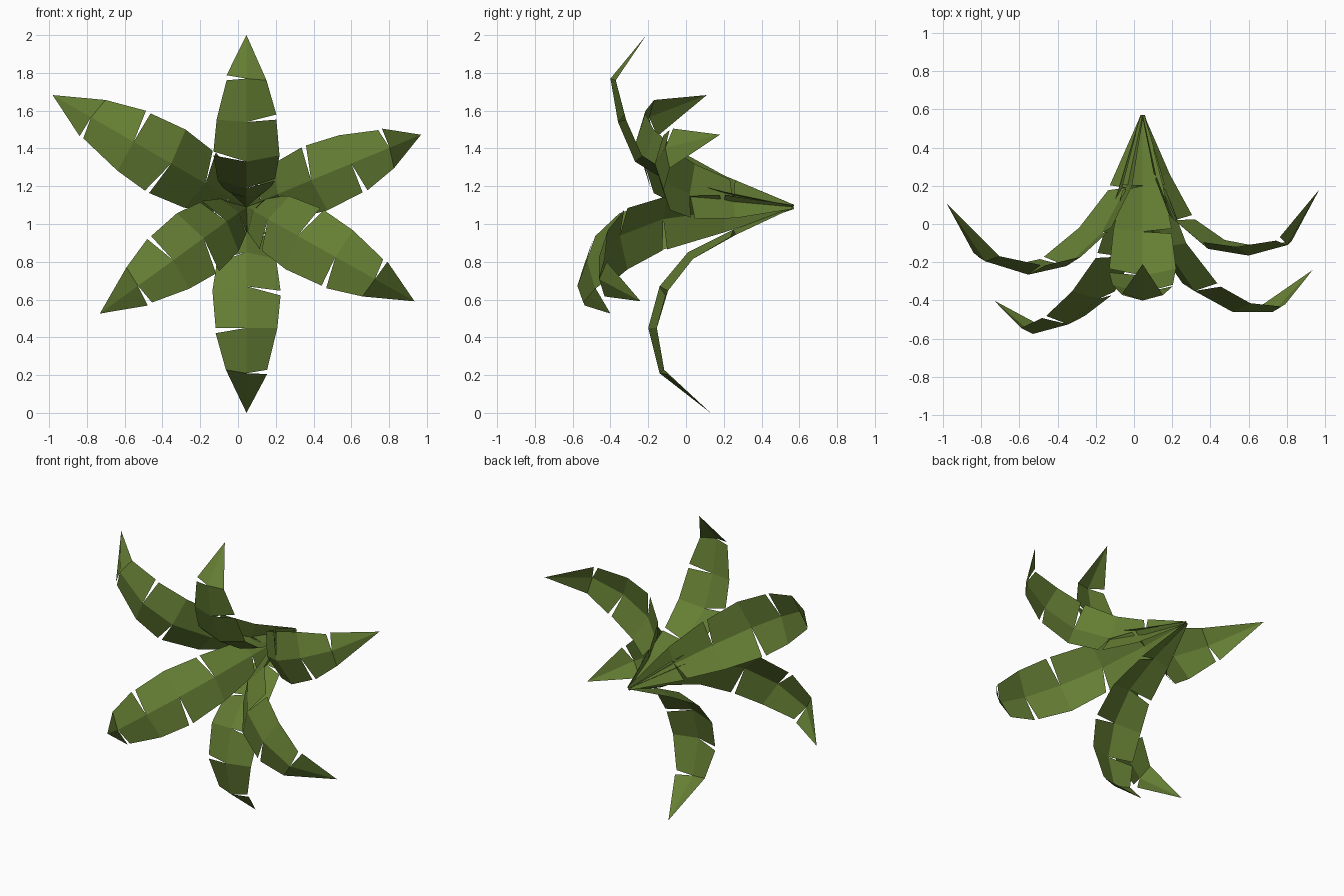
import bpy, bmesh, math
from mathutils import Vector

if "Cube" in bpy.data.objects:
    bpy.data.objects.remove(bpy.data.objects["Cube"])

green = bpy.data.materials.new("leaf green")
green.diffuse_color = (0.13, 0.21, 0.034, 1)
green.use_nodes = True
green.node_tree.nodes["Principled BSDF"].inputs["Base Color"].default_value = green.diffuse_color

HUB = Vector((0.045, 0, 1.09))
HALF_WIDTH = [0.012, 0.115, 0.165, 0.19, 0.172, 0.115, 0.0]
GAP = 0.028

# each petal: angle around the hub, width scale, midrib as (radius, depth y)
PETALS = {
    "top_petal": (90, 0.92, [(0, .57), (.05, .2), (.10, -.04), (.24, -.27), (.45, -.36), (.68, -.40), (.91, -.21)]),
    "upper_left_petal": (150, 1.02, [(0, .57), (.10, .19), (.25, -.05), (.46, -.22), (.69, -.265), (.95, -.195), (1.185, .11)]),
    "lower_left_petal": (216, 1.0, [(0, .57), (.05, .15), (.13, -.17), (.28, -.39), (.48, -.525), (.71, -.575), (.96, -.40)]),
    "bottom_petal": (270, 0.95, [(0, .57), (.12, .25), (.24, .01), (.42, -.14), (.64, -.20), (.88, -.14), (1.09, .13)]),
    "lower_right_petal": (-29.3, 0.98, [(0, .57), (.04, .2), (.13, -.12), (.31, -.35), (.54, -.46), (.78, -.46), (1.02, -.24)]),
    "upper_right_petal": (22.5, 0.95, [(0, .57), (.08, .25), (.18, .02), (.37, -.13), (.60, -.165), (.82, -.11), (1.0, .18)]),
}


def petal(name, angle, scale, path):
    a = math.radians(angle)
    out = Vector((math.cos(a), 0, math.sin(a)))
    side = Vector((-math.sin(a), 0, math.cos(a)))
    rib = [HUB + out * r + Vector((0, y, 0)) for r, y in path]
    last = len(rib) - 1
    bm = bmesh.new()
    mid = [bm.verts.new(p) for p in rib]

    def edge_point(i, s, shift):
        t = (rib[min(i + 1, last)] - rib[max(i - 1, 0)]).normalized()
        n = out * -t.y + Vector((0, t.dot(out), 0))      # away from the flower's inside
        w = HALF_WIDTH[i] * scale
        return rib[i] + side * (s * w) + n * (0.28 * w) + t * shift

    for s in (1, -1):
        for i in range(last):
            # torn notches alternate sides from row to row
            torn = i > 0 and (i % 2 == 1) == (s == 1)
            start = bm.verts.new(edge_point(i, s, GAP if torn else 0))
            quad = [mid[i], start]
            if i + 1 < last:
                quad.append(bm.verts.new(edge_point(i + 1, s, 0)))
            quad.append(mid[i + 1])
            bm.faces.new(quad if s < 0 else quad[::-1])
    bmesh.ops.remove_doubles(bm, verts=bm.verts, dist=0.0005)
    me = bpy.data.meshes.new(name)
    bm.to_mesh(me)
    bm.free()
    me.materials.append(green)
    bpy.context.collection.objects.link(bpy.data.objects.new(name, me))


for name, (angle, scale, path) in PETALS.items():
    petal(name, angle, scale, path)
